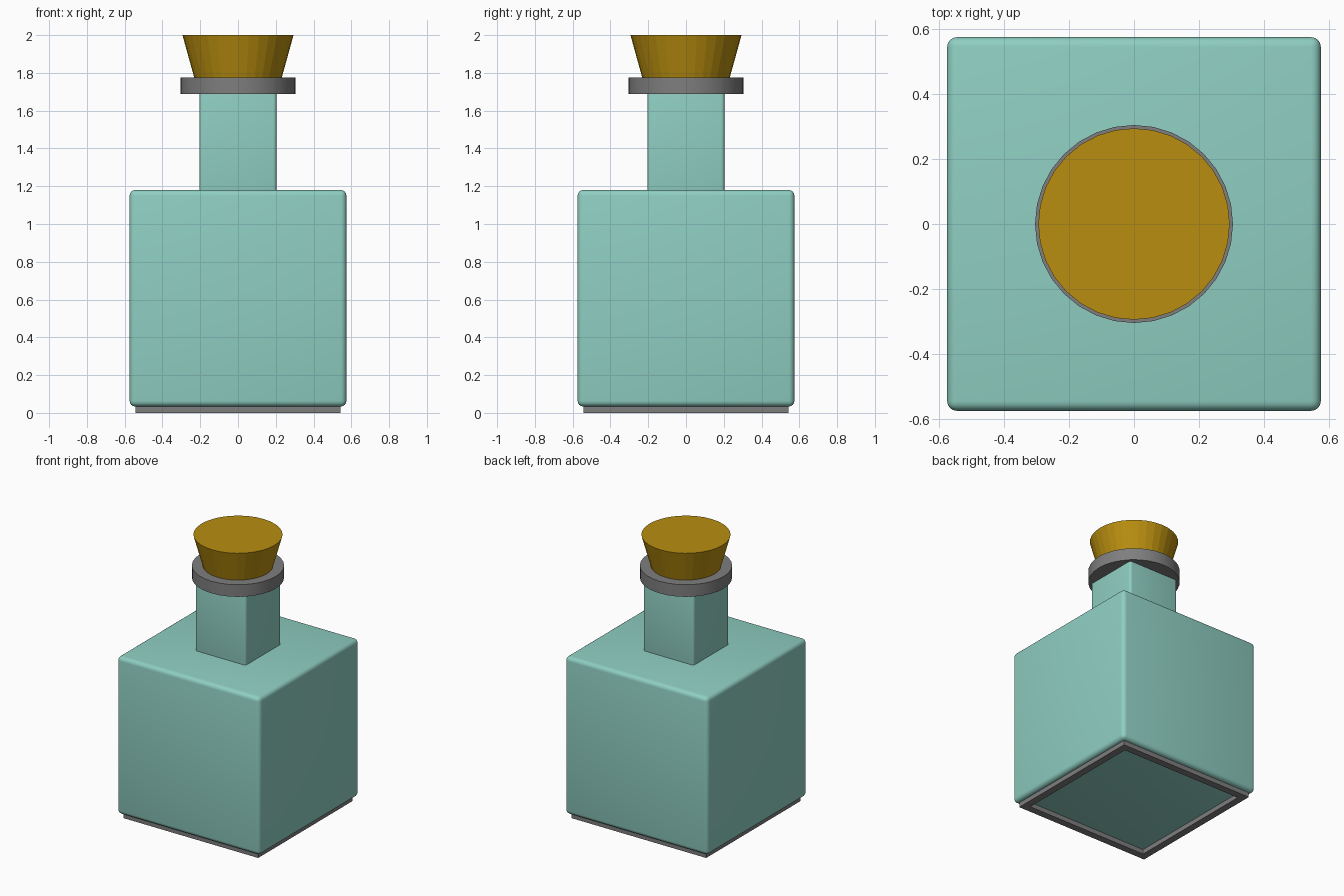
import bpy, math

if "Cube" in bpy.data.objects:
    bpy.data.objects.remove(bpy.data.objects["Cube"])


def material(name, rgb):
    m = bpy.data.materials.new(name)
    m.diffuse_color = (*rgb, 1)
    m.use_nodes = True
    m.node_tree.nodes["Principled BSDF"].inputs["Base Color"].default_value = m.diffuse_color
    return m


GLASS = material("teal glass", (0.275, 0.62, 0.54))
METAL = material("grey metal", (0.21, 0.21, 0.21))
CORK = material("cork brown", (0.48, 0.27, 0.005))


def apply_modifier(ob, mod):
    bpy.context.view_layer.objects.active = ob
    bpy.ops.object.modifier_apply(modifier=mod.name)


def box(name, half, z0, z1, mat, bevel=0.0):
    """Square block, optionally with smooth rounded edges."""
    bpy.ops.mesh.primitive_cube_add(size=1, location=(0, 0, (z0 + z1) / 2))
    ob = bpy.context.object
    ob.name = name
    ob.scale = (2 * half, 2 * half, z1 - z0)
    bpy.ops.object.transform_apply(location=False, rotation=False, scale=True)
    ob.data.materials.append(mat)
    if bevel:
        mod = ob.modifiers.new("round edges", 'BEVEL')
        mod.width = bevel
        mod.segments = 4
        apply_modifier(ob, mod)
        bpy.ops.object.shade_smooth_by_angle(angle=math.radians(35))
    return ob


def cone(name, r0, r1, z0, z1, mat):
    """Round part with 32 sides, straight or tapered."""
    bpy.ops.mesh.primitive_cone_add(vertices=32, radius1=r0, radius2=r1,
                                    depth=z1 - z0, location=(0, 0, (z0 + z1) / 2))
    ob = bpy.context.object
    ob.name = name
    ob.data.materials.append(mat)
    return ob


# Glass body and square neck
box("bottle_body", 0.574, 0.034, 1.18, GLASS, 0.03)
box("bottle_neck", 0.204, 1.12, 1.72, GLASS, 0.018)

# Metal collar and tapered cork
collar = cone("neck_collar", 0.304, 0.304, 1.688, 1.776, METAL)
bpy.ops.object.shade_smooth_by_angle(angle=math.radians(35))
cone("cork_stopper", 0.228, 0.294, 1.762, 2.0, CORK)

# Open square foot frame: a flat strip profile swept round four corners
outer, inner, top = 0.542, 0.49, 0.04
corners = [(-1, -1), (1, -1), (1, 1), (-1, 1)]
profile = [(outer, 0), (outer, top), (inner, top), (inner, 0)]
verts = [(cx * r, cy * r, z) for cx, cy in corners for r, z in profile]
faces = []
for c in range(4):
    for p in range(4):
        a, b = c * 4, (c + 1) % 4 * 4
        q = (p + 1) % 4
        faces.append((a + p, b + p, b + q, a + q))
mesh = bpy.data.meshes.new("base_frame")
mesh.from_pydata(verts, [], faces)
mesh.materials.append(METAL)
frame = bpy.data.objects.new("base_frame", mesh)
bpy.context.collection.objects.link(frame)
